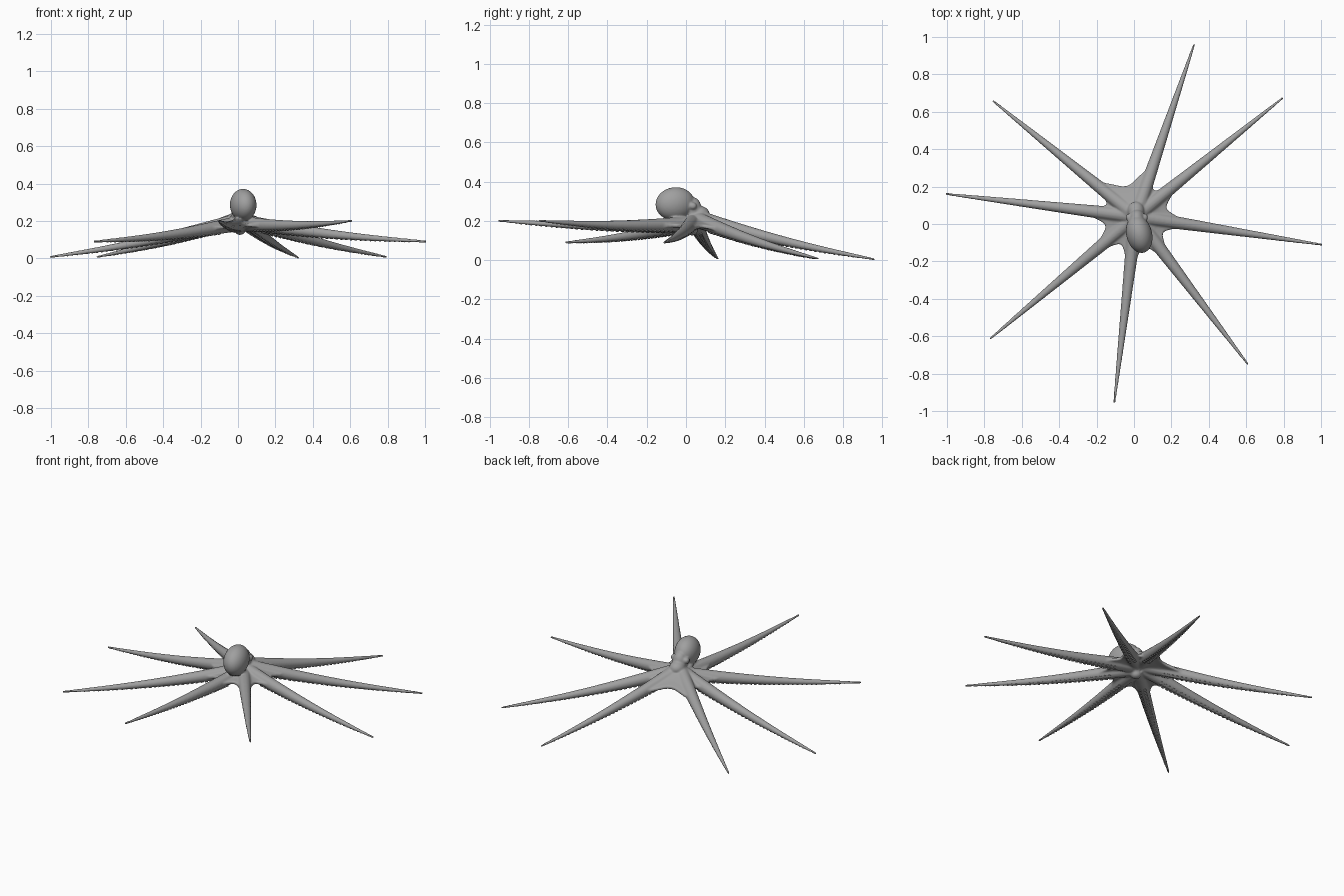
import bpy, bmesh, math
from mathutils import Vector, Matrix, Euler

cube = bpy.data.objects.get("Cube")
if cube:
    bpy.data.objects.remove(cube, do_unlink=True)

skin = bpy.data.materials.new("grey_skin")
skin.use_nodes = True
GREY = (0.35, 0.35, 0.35, 1)
skin.diffuse_color = GREY
skin.node_tree.nodes["Principled BSDF"].inputs["Base Color"].default_value = GREY

CENTRE = Vector((0.01, 0.04, 0))
UP = Vector((0, 0, 1))
# Arm tips, anticlockwise seen from above
TIPS = [Vector(p) for p in (
    (1.0, -0.11, 0.09), (0.79, 0.67, 0.008), (0.32, 0.955, 0.005), (-0.75, 0.655, 0.008),
    (-1.0, 0.16, 0.008), (-0.765, -0.61, 0.09), (-0.105, -0.95, 0.2), (0.605, -0.745, 0.2))]


def arm_point(tip, t):
    """Point on an arm's centre line, from hub (0) to tip (1)."""
    flat = (tip - CENTRE).normalized()
    start = CENTRE + UP * (0.2 + 0.02 * flat.y)
    return start.lerp(tip, t) - UP * 0.015 * math.sin(math.pi * t)


def arm_radius(t):
    return 0.036 * (1 - t) + 0.006


def arm_frame(tip, t):
    along = (arm_point(tip, t + 0.01) - arm_point(tip, t - 0.01)).normalized()
    side = along.cross(UP).normalized()
    return side, side.cross(along)


def skin_rings(bm, rings):
    """Join rings of points into a closed tube."""
    loops = [[bm.verts.new(p) for p in ring] for ring in rings]
    n = len(loops[0])
    for a, b in zip(loops, loops[1:]):
        for i in range(n):
            bm.faces.new((a[i], a[(i + 1) % n], b[(i + 1) % n], b[i]))
    bm.faces.new(loops[0][::-1])
    bm.faces.new(loops[-1])


def add_arm(bm, tip, steps=24, sides=14):
    rings = []
    for k in range(steps + 1):
        t = k / steps * 1.008
        side, up = arm_frame(tip, t)
        r = arm_radius(t)
        turns = [2 * math.pi * i / sides for i in range(sides)]
        rings.append([arm_point(tip, t) + r * (side * math.cos(a) + up * math.sin(a)) for a in turns])
    skin_rings(bm, rings)


def add_web(bm, steps=10):
    """Star-shaped skirt that joins the arms around the hub."""
    rim = []
    for i, tip in enumerate(TIPS):
        after = TIPS[(i + 1) % len(TIPS)]
        a0 = math.atan2(tip.y - CENTRE.y, tip.x - CENTRE.x)
        a1 = math.atan2(after.y - CENTRE.y, after.x - CENTRE.x)
        a1 += 2 * math.pi if a1 < a0 else 0
        for k in range(steps):
            f = k / steps
            rim.append((a0 + (a1 - a0) * f, 0.17 + 0.13 * abs(2 * f - 1) ** 2, f, tip, after))

    def ring(s, sign):
        points = []
        for angle, radius, f, tip, after in rim:
            r = radius * s
            z = arm_point(tip, r).z * (1 - f) + arm_point(after, r).z * f
            z += sign * (0.04 * (1 - s) ** 1.5 + 0.009)
            points.append(CENTRE + Vector((r * math.cos(angle), r * math.sin(angle), z)))
        return points
    spans = (0.1, 0.3, 0.5, 0.75, 1)
    skin_rings(bm, [ring(s, -1) for s in spans] + [ring(s, 1) for s in reversed(spans)])


def add_ball(bm, at, radii, turn=(0, 0, 0)):
    matrix = Matrix.LocRotScale(Vector(at), Euler(turn), Vector(radii))
    bmesh.ops.create_uvsphere(bm, u_segments=32, v_segments=20, radius=1, matrix=matrix)


def make_object(name, bm):
    bmesh.ops.recalc_face_normals(bm, faces=bm.faces)
    mesh = bpy.data.meshes.new(name)
    bm.to_mesh(mesh)
    bm.free()
    mesh.materials.append(skin)
    obj = bpy.data.objects.new(name, mesh)
    bpy.context.collection.objects.link(obj)
    mesh.shade_smooth()
    return obj


# Body: arms, web, head and mantle fused into one skin
body = bmesh.new()
for tip in TIPS:
    add_arm(body, tip)
add_web(body)
add_ball(body, (0.028, -0.055, 0.286), (0.069, 0.102, 0.085), (0.1, 0, 0.24))  # mantle
add_ball(body, (0.015, 0.035, 0.255), (0.043, 0.045, 0.065))                   # head
add_ball(body, (0.01, 0.07, 0.235), (0.045, 0.05, 0.04))                       # nape
add_ball(body, (-0.022, -0.005, 0.225), (0.016, 0.03, 0.016))                  # siphon
add_ball(body, (0.01, 0.03, 0.15), (0.03, 0.03, 0.025))                        # mouth
for x in (-0.028, 0.058):
    add_ball(body, (x, 0.035, 0.275), (0.016, 0.02, 0.018))                    # eyes
octopus = make_object("octopus_body", body)
remesh = octopus.modifiers.new("fuse", 'REMESH')
remesh.mode = 'VOXEL'
remesh.voxel_size = 0.005
remesh.use_smooth_shade = True
smooth = octopus.modifiers.new("soften", 'SMOOTH')
smooth.factor = 0.5
smooth.iterations = 6

# Suckers: two rows of small cups under every arm
cups = bmesh.new()
for tip in TIPS:
    for k in range(30):
        t = 0.16 + 0.78 * k / 30
        r = arm_radius(t)
        side, up = arm_frame(tip, t)
        for s in (-1, 1):
            out = (s * 0.42 * side - 0.9 * up).normalized()
            place = Matrix.Translation(arm_point(tip, t) + out * r * 0.95)
            place = place @ out.to_track_quat('Z', 'Y').to_matrix().to_4x4()
            bmesh.ops.create_cone(cups, cap_ends=True, segments=8, radius1=r * 0.2,
                                  radius2=r * 0.28, depth=r * 0.3, matrix=place)
suckers = make_object("suckers", cups)
suckers.data.shade_flat()
